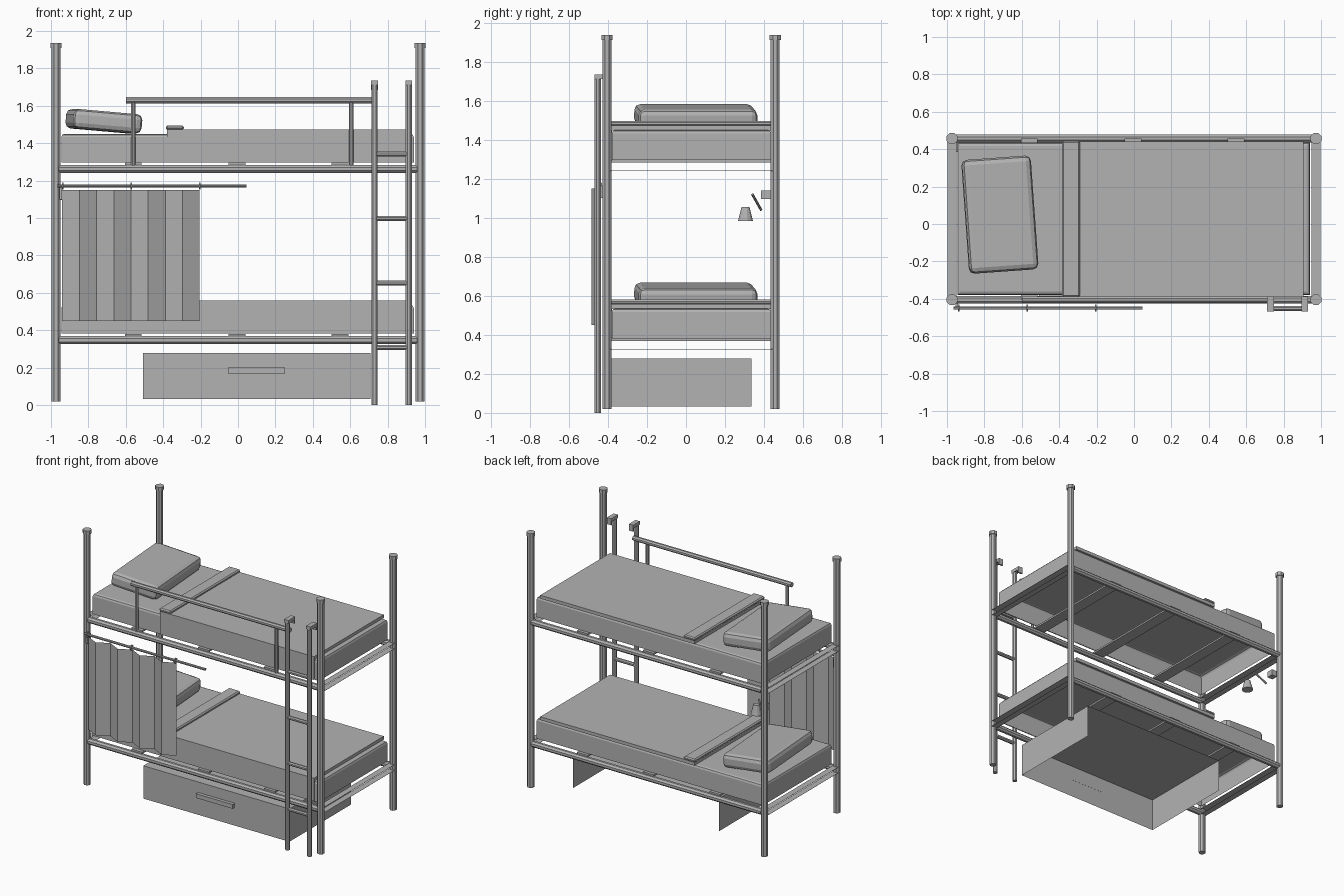
import bpy, bmesh, math
from mathutils import Vector, Matrix

if "Cube" in bpy.data.objects:
    bpy.data.objects.remove(bpy.data.objects["Cube"])

grey = bpy.data.materials.new("plain_grey")
grey.diffuse_color = (0.45, 0.45, 0.45, 1)
grey.use_nodes = True
grey.node_tree.nodes["Principled BSDF"].inputs["Base Color"].default_value = grey.diffuse_color


def finish(name, bm, bevel=0, segs=1):
    me = bpy.data.meshes.new(name)
    bm.to_mesh(me)
    bm.free()
    me.materials.append(grey)
    ob = bpy.data.objects.new(name, me)
    bpy.context.collection.objects.link(ob)
    if bevel:
        m = ob.modifiers.new("soft_edge", 'BEVEL')
        m.width, m.segments = bevel, segs
    return ob


def box(name, x, y, z, omit=(), bevel=0, segs=1):
    """Box from (min, max) ranges; omit lists the outward directions left open."""
    bm = bmesh.new()
    bmesh.ops.create_cube(bm, size=1)
    bm.normal_update()
    gone = [f for f in bm.faces if any(f.normal.dot(Vector(d)) > 0.9 for d in omit)]
    bmesh.ops.delete(bm, geom=gone, context='FACES')
    for v in bm.verts:
        v.co = Vector([(r[0] + r[1]) / 2 + c * (r[1] - r[0]) for c, r in zip(v.co, (x, y, z))])
    return finish(name, bm, bevel, segs)


def tube(name, a, b, r, r2=None, sides=8):
    """Straight faceted tube from a to b."""
    a, b = Vector(a), Vector(b)
    d = b - a
    bm = bmesh.new()
    rot = d.to_track_quat('Z', 'Y').to_matrix().to_4x4()
    bmesh.ops.create_cone(bm, cap_ends=True, segments=sides, radius1=r,
                          radius2=r if r2 is None else r2, depth=d.length,
                          matrix=Matrix.Translation((a + b) / 2) @ rot
                          @ Matrix.Rotation(math.pi / sides, 4, 'Z'))
    return finish(name, bm)


FRONT, BACK, PX = -0.405, 0.457, 0.973
DOWN = (0, 0, -1)

# corner posts with caps
for sx in (-PX, PX):
    for y in (FRONT, BACK):
        tube("post", (sx, y, 0.02), (sx, y, 1.915), 0.025)
        tube("post_cap", (sx, y, 1.91), (sx, y, 1.937), 0.031)

# two identical bunks
for tag, dz in (("lower", 0.0), ("upper", 0.915)):
    # frame: side tubes, end strips, slats
    for y in (FRONT, BACK):
        tube(tag + "_side_rail", (-0.957, y, 0.347 + dz), (0.957, y, 0.347 + dz), 0.023)
    for sx in (-PX, PX):
        for z in (0.326, 0.368):
            box(tag + "_end_strip", (sx - 0.023, sx + 0.023), (FRONT, BACK),
                (z + dz - 0.0005, z + dz + 0.0005))
    for x in (-0.56, -0.005, 0.545):
        box(tag + "_slat", (x - 0.045, x + 0.045), (FRONT, BACK), (0.368 + dz, 0.381 + dz))

    # mattress (open underneath), top edges rounded
    m = box(tag + "_mattress", (-0.945, 0.94), (-0.38, 0.435), (0.382 + dz, 0.535 + dz),
            omit=[DOWN])
    bm = bmesh.new()
    bm.from_mesh(m.data)
    top = [e for e in bm.edges if all(v.co.z > 0.5 + dz for v in e.verts)]
    bmesh.ops.bevel(bm, geom=top, offset=0.018, segments=2, profile=0.5, affect='EDGES')
    bm.to_mesh(m.data)
    bm.free()

    # blanket: top sheet, front drop and turned-down fold
    box(tag + "_blanket", (-0.38, 0.905), (-0.388, 0.442), (0.533 + dz, 0.558 + dz))
    box(tag + "_blanket_drop", (-0.38, 0.905), (-0.388, -0.379), (0.384 + dz, 0.535 + dz))
    box(tag + "_blanket_fold", (-0.385, -0.29), (-0.39, 0.444), (0.555 + dz, 0.58 + dz),
        bevel=0.008)

    # pillow, turned and propped up at the head end
    p = box(tag + "_pillow", (-0.185, 0.185), (-0.305, 0.305), (-0.052, 0.052),
            bevel=0.03, segs=2)
    p.location = (-0.717, 0.05, 0.602 + dz)
    p.rotation_euler = (0, math.radians(5), math.radians(4.1))

# guard rail
tube("guard_rail", (-0.6, FRONT, 1.63), (0.72, FRONT, 1.63), 0.018)
for x in (-0.56, 0.605):
    tube("guard_upright", (x, FRONT, 1.28), (x, FRONT, 1.625), 0.013)

# ladder with hooks over the top
LY = -0.452
for x in (0.73, 0.913):
    tube("ladder_stile", (x, LY, 0), (x, LY, 1.715), 0.018)
    box("ladder_hook", (x - 0.018, x + 0.018), (LY - 0.016, -0.388), (1.71, 1.734))
    box("ladder_hook_lip", (x - 0.018, x + 0.018), (-0.4, -0.388), (1.685, 1.712))
for i in range(4):
    z = 0.307 + i * 0.345
    tube("ladder_rung", (0.73, LY, z), (0.913, LY, z), 0.014)

# curtain rod, bracket and rings
RY = -0.45
tube("curtain_rod", (-0.965, RY, 1.171), (0.045, RY, 1.171), 0.009)
box("rod_bracket", (-0.955, -0.942), (RY, FRONT), (1.10, 1.165))
for x in (-0.938, -0.572, -0.205):
    tube("curtain_ring", (x - 0.004, RY, 1.171), (x + 0.004, RY, 1.171), 0.02)

# pleated curtain
bm = bmesh.new()
rows = []
for i in range(9):
    x, y = -0.94 + i * 0.0919, (-0.437, -0.484)[i % 2]
    rows.append([bm.verts.new((x, y, z)) for z in (0.45, 1.15)])
for a, b in zip(rows, rows[1:]):
    bm.faces.new((a[0], b[0], b[1], a[1]))
finish("curtain", bm)

# under-bed drawer: open at the back and underneath
box("drawer", (-0.508, 0.708), (-0.4, 0.335), (0.032, 0.279), omit=[DOWN, (0, 1, 0)])
box("drawer_handle", (-0.053, 0.252), (-0.425, -0.399), (0.168, 0.2))

# reading lamp by the head end
box("lamp_mount", (-0.965, -0.92), (0.385, 0.435), (1.095, 1.14))
tube("lamp_arm", (-0.91, 0.385, 1.04), (-0.845, 0.34, 1.12), 0.007)
tube("lamp_shade", (-0.8, 0.305, 0.983), (-0.8, 0.305, 1.056), 0.04, 0.021, sides=12)
